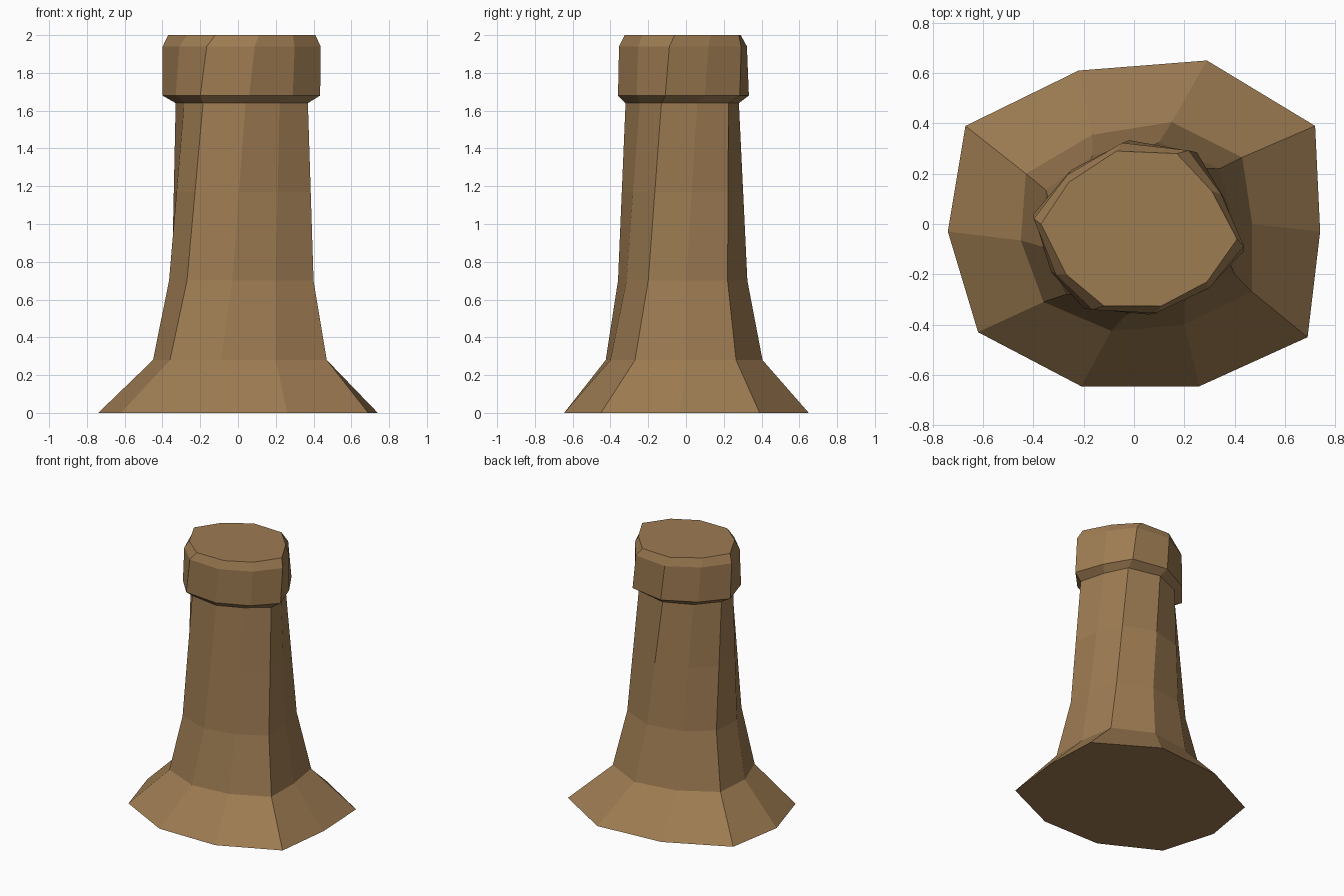
import bpy

if "Cube" in bpy.data.objects:
    bpy.data.objects.remove(bpy.data.objects["Cube"])

wood = bpy.data.materials.new("brown wood")
wood.diffuse_color = (0.34, 0.20, 0.085, 1)
wood.use_nodes = True
wood.node_tree.nodes["Principled BSDF"].inputs["Base Color"].default_value = wood.diffuse_color


def mix(a, b, t=0.5, s=1.0):
    """Blend two ring outlines and scale the result."""
    return [((p[0] * (1 - t) + q[0] * t) * s, (p[1] * (1 - t) + q[1] * t) * s)
            for p, q in zip(a, b)]


def loft(name, rings, cap):
    """Skin a stack of (z, outline) rings; cap is 'bottom' or 'top'."""
    n = len(rings[0][1])
    verts = [(x, y, z) for z, ring in rings for x, y in ring]
    faces = []
    for r in range(len(rings) - 1):
        for i in range(n):
            j = (i + 1) % n
            faces.append((r * n + i, r * n + j, (r + 1) * n + j, (r + 1) * n + i))
    if cap == "bottom":
        faces.append(tuple(reversed(range(n))))
    else:
        faces.append(tuple(range(len(verts) - n, len(verts))))
    mesh = bpy.data.meshes.new(name)
    mesh.from_pydata(verts, [], faces)
    mesh.materials.append(wood)
    mesh.update()
    obj = bpy.data.objects.new(name, mesh)
    bpy.context.collection.objects.link(obj)
    return obj


# Ten-sided, slightly irregular outlines that twist on the way up
foot = [(.29, .65), (-.22, .61), (-.67, .39), (-.74, -.03), (-.62, -.43),
        (-.21, -.645), (.26, -.645), (.69, -.45), (.74, -.03), (.72, .39)]
flare = [(.15, .405), (-.165, .355), (-.43, .2), (-.45, -.065), (-.36, -.31),
         (-.09, -.425), (.2, -.40), (.47, -.27), (.47, 0), (.43, .265)]
waist = [(.10, .325), (-.165, .275), (-.35, .135), (-.365, -.09), (-.27, -.28),
         (-.03, -.36), (.20, -.315), (.40, -.20), (.40, 0), (.34, .22)]
neck = [(0, .28), (-.2, .195), (-.33, .045), (-.285, -.16), (-.185, -.285),
        (.04, -.32), (.22, -.245), (.37, -.13), (.32, .06), (.24, .225)]
collar = [(-.02, .333), (-.25, .215), (-.40, .04), (-.33, -.19), (-.2, -.335),
          (.06, -.36), (.29, -.26), (.435, -.11), (.36, .1), (.25, .285)]
crown = [(-.07, .29), (-.26, .165), (-.37, 0), (-.27, -.2), (-.12, -.325),
         (.11, -.325), (.29, -.23), (.41, -.06), (.31, .13), (.17, .28)]

# Flared foot and shaft
loft("shaft", [(0, foot), (.28, flare), (.70, waist),
               (1.17, mix(waist, neck)), (1.64, neck)], "bottom")
# Thick collar with chamfered edges
loft("collar", [(1.64, neck), (1.68, collar),
                (1.94, mix(collar, crown, .5, 1.035)), (2, crown)], "top")
